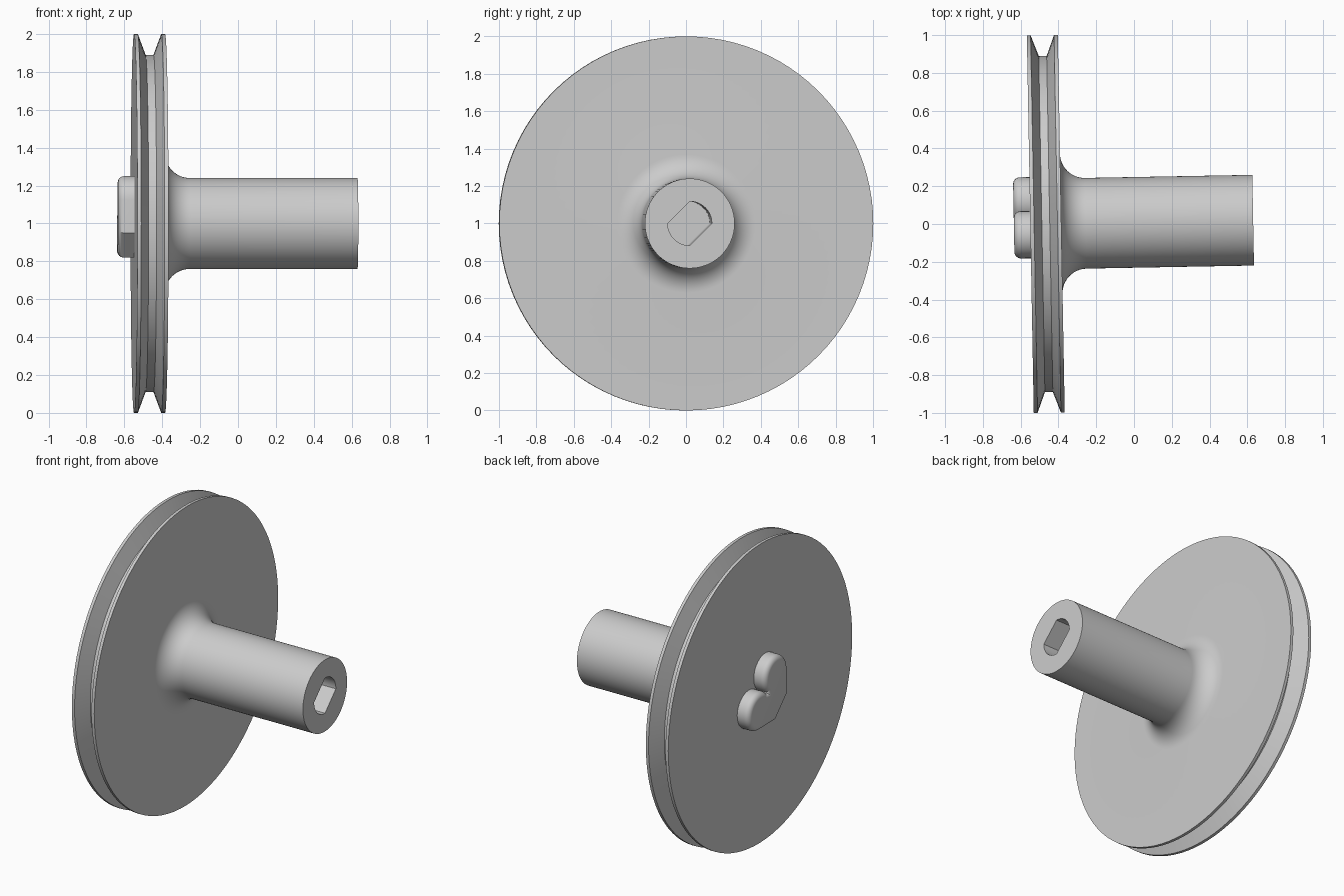
import bpy, bmesh, math
from mathutils import Vector

if "Cube" in bpy.data.objects:
    bpy.data.objects.remove(bpy.data.objects["Cube"])

N = 96                      # steps around the axis
TILT = math.radians(1.05)   # slight yaw of the whole part
ORIGIN = Vector((-0.467, 0, 1))

grey = bpy.data.materials.new("light grey")
grey.diffuse_color = (0.6, 0.6, 0.6, 1)
grey.use_nodes = True
grey.node_tree.nodes["Principled BSDF"].inputs["Base Color"].default_value = grey.diffuse_color


def loft(name, rings):
    """Skin closed rings of equal length and cap both ends."""
    bm = bmesh.new()
    loops = [[bm.verts.new(p) for p in ring] for ring in rings]
    n = len(loops[0])
    for a, b in zip(loops, loops[1:]):
        for i in range(n):
            j = (i + 1) % n
            bm.faces.new((a[i], a[j], b[j], b[i]))
    bm.faces.new(loops[0])
    bm.faces.new(loops[-1])
    bmesh.ops.remove_doubles(bm, verts=bm.verts, dist=1e-5)
    bmesh.ops.recalc_face_normals(bm, faces=bm.faces)
    me = bpy.data.meshes.new(name)
    bm.to_mesh(me)
    bm.free()
    me.materials.append(grey)
    ob = bpy.data.objects.new(name, me)
    bpy.context.collection.objects.link(ob)
    ob.location = ORIGIN
    ob.rotation_euler.z = TILT
    bpy.ops.object.select_all(action='DESELECT')
    ob.select_set(True)
    bpy.context.view_layer.objects.active = ob
    bpy.ops.object.shade_smooth_by_angle(angle=math.radians(30))
    return ob


def ring(x, radius):
    """Ring around the x axis; radius may be a function of the angle."""
    pts = []
    for i in range(N):
        a = 2 * math.pi * i / N
        r = radius(a) if callable(radius) else radius
        pts.append((x, r * math.cos(a), r * math.sin(a)))
    return pts


def double_flat(a):
    """Round socket with two flats on the diagonal."""
    return min(0.118, 0.0835 / max(abs(math.cos(a - 0.75 * math.pi)), 1e-6))


# Grooved wheel, filleted shaft and blind socket as one turned body
profile = [(-0.082, 1), (-0.062, 1), (-0.021, 0.89), (0.021, 0.89), (0.062, 1), (0.082, 1)]
for k in range(13):
    t = math.pi / 2 * k / 12
    profile.append((0.212 - 0.13 * math.cos(t), 0.37 - 0.13 * math.sin(t)))
profile += [(1.098, 0.24), (1.098, double_flat), (0.5, double_flat)]
loft("pulley_wheel_and_shaft", [ring(x, r) for x, r in profile])


def heart(x, d):
    """Heart outline on the diagonal, inset by d."""
    low, cut, r = -0.18 + d, -0.05 + d * math.tan(math.pi / 8), 0.125 - d
    half = [(low, cut)]
    for k in range(25):
        a = math.radians(180 - 225 * k / 24)
        half.append((-0.055 + r * math.cos(a), 0.125 + r * math.sin(a)))
    c = 0.035 - d / math.sqrt(2)
    pts = half + [(c, c)] + [(z, y) for y, z in reversed(half)]
    return [(x, y, z) for y, z in pts]


# Raised heart with a rounded outer edge
R = 0.035
rings = [heart(-0.08, 0)]
for k in range(7):
    t = math.pi / 2 * k / 6
    rings.append(heart(-0.169 + R * (1 - math.sin(t)), R * (1 - math.cos(t))))
loft("heart_boss", rings)
